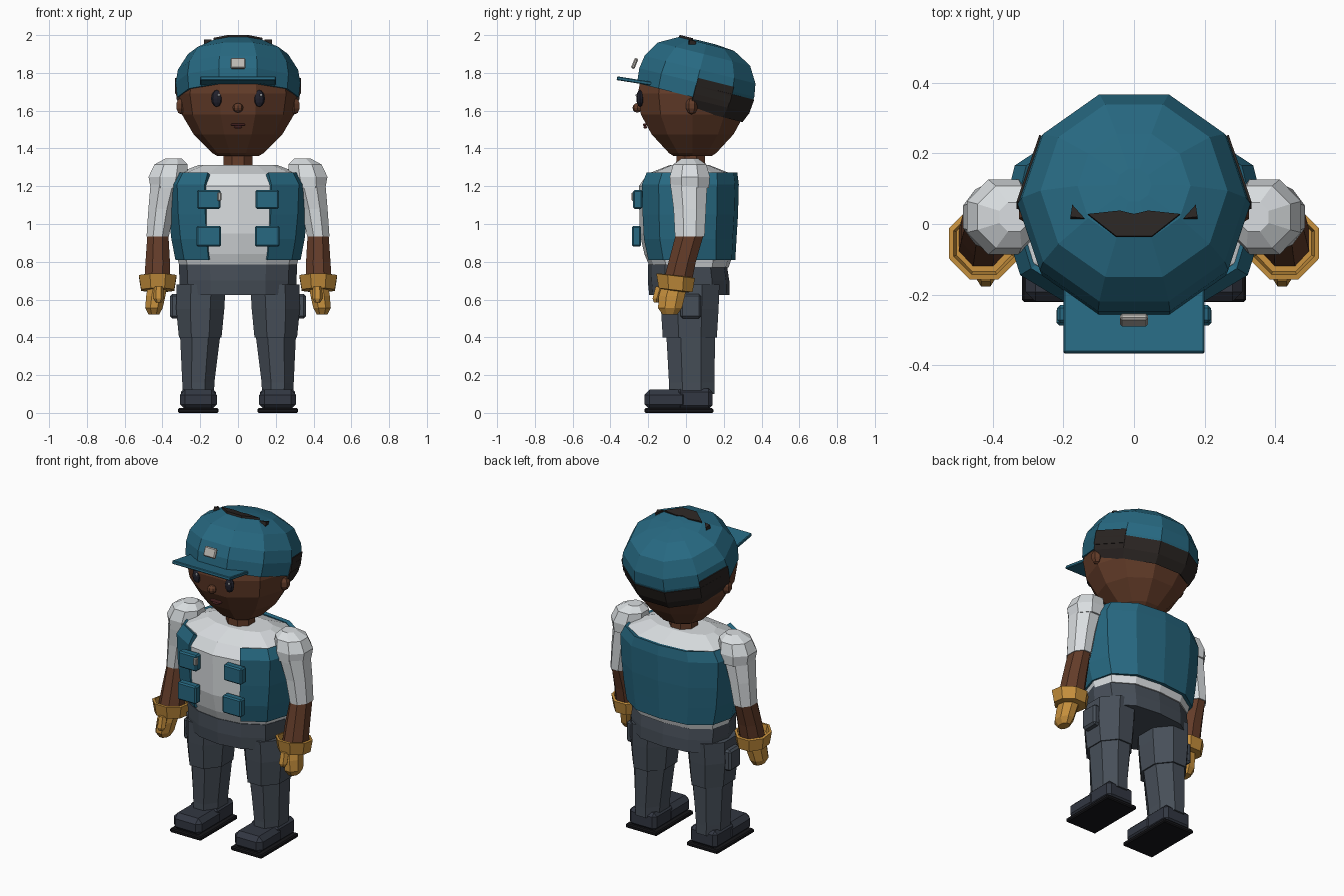
import bpy, bmesh, math
from mathutils import Matrix, Vector

if "Cube" in bpy.data.objects:
    bpy.data.objects.remove(bpy.data.objects["Cube"])

PALETTE = {
    "teal": (.02, .14, .22), "skin": (.125, .045, .022), "white": (.7, .73, .75),
    "grey_cloth": (.062, .077, .098), "shoe": (.032, .038, .054), "sole": (.008, .008, .01),
    "gold": (.55, .27, .045), "hair": (.023, .018, .016), "eye": (.015, .015, .025),
    "lip": (.16, .04, .04), "badge": (.5, .48, .45)}
MATS = {}
for key, rgb in PALETTE.items():
    MATS[key] = bpy.data.materials.new(key)
    MATS[key].diffuse_color = (*rgb, 1)


def finish(name, bm, mat, matrix=None):
    if matrix is not None:
        bm.transform(matrix)
    bmesh.ops.recalc_face_normals(bm, faces=bm.faces)
    me = bpy.data.meshes.new(name)
    bm.to_mesh(me)
    bm.free()
    ob = bpy.data.objects.new(name, me)
    me.materials.append(MATS[mat])
    bpy.context.collection.objects.link(ob)
    return ob


def ngon(n, phase=0.0):
    return [(math.cos(phase + math.tau * i / n), math.sin(phase + math.tau * i / n)) for i in range(n)]


def loft(name, rings, section, mat, matrix=None, skip=(), cap=True):
    """Skin rings of (cx, cy, z, scale_x, scale_y[, slope]) along a section."""
    bm = bmesh.new()
    loops = []
    for cx, cy, z, sx, sy, *slope in rings:
        t = slope[0] if slope else 0
        loops.append([bm.verts.new((cx + x * sx, cy + y * sy, z + t * y * sy)) for x, y in section])
    n = len(section)
    for a, b in zip(loops, loops[1:]):
        for i in range(n):
            if i not in skip:
                j = (i + 1) % n
                bm.faces.new((a[i], a[j], b[j], b[i]))
    if cap:
        bm.faces.new(loops[0])
        bm.faces.new(loops[-1])
    bmesh.ops.delete(bm, geom=[v for v in bm.verts if not v.link_faces], context='VERTS')
    return finish(name, bm, mat, matrix)


def box(name, loc, size, mat, rot=(0, 0, 0), bevel=0.0):
    bm = bmesh.new()
    bmesh.ops.create_cube(bm, size=1, matrix=Matrix.Diagonal((*size, 1)))
    if bevel:
        bmesh.ops.bevel(bm, geom=bm.edges[:], offset=bevel, segments=1, affect='EDGES')
    spin = Matrix.Rotation(rot[2], 4, 'Z') @ Matrix.Rotation(rot[0], 4, 'X')
    return finish(name, bm, mat, Matrix.Translation(loc) @ spin)


def ball(name, loc, radii, mat, u=8, v=6):
    bm = bmesh.new()
    bmesh.ops.create_uvsphere(bm, u_segments=u, v_segments=v, radius=1)
    return finish(name, bm, mat, Matrix.Translation(loc) @ Matrix.Diagonal((*radii, 1)))


DECAGON = ngon(10)
OCTAGON = ngon(8, math.pi / 8)

# Head and neck
loft("head", [(0, .035, z, r, r * .97) for r, z in
              ((.11, 1.36), (.135, 1.375), (.235, 1.475), (.297, 1.58), (.315, 1.69), (.29, 1.8))],
     DECAGON, "skin")
loft("neck", [(0, .025, 1.28, .085, .085), (0, .025, 1.4, .08, .08)], OCTAGON, "skin")
ball("nose", (0, -.258, 1.615), (.028, .025, .025), "skin")
box("mouth", (0, -.218, 1.525), (.075, .02, .012), "lip", bevel=.004)
box("lower_lip", (0, -.215, 1.512), (.04, .02, .012), "lip", bevel=.004)
for s, side in ((-1, "right"), (1, "left")):
    ball(side + "_eye", (s * .112, -.243, 1.665), (.031, .02, .045), "eye")
    ball(side + "_eye_glint", (s * .112 + .01, -.262, 1.682), (.007, .005, .008), "white", 6, 4)
    ball(side + "_ear", (s * .3, .03, 1.625), (.032, .032, .045), "skin", 6, 5)

# Cap, tilted backwards, with hair showing below and at the crown
TILT = Matrix.Translation((0, .05, 1.72)) @ Matrix.Rotation(math.radians(-14), 4, 'X')
loft("cap", [(0, 0, h, r, r) for r, h in
             ((.322, -.05), (.33, .03), (.318, .1), (.265, .185), (.16, .24), (.05, .25))],
     DECAGON, "teal", TILT)
hair = loft("back_hair", [(0, 0, h, r, r) for r, h in ((.3, -.115), (.325, -.06), (.333, .015))],
            DECAGON, "hair", TILT, skip=(5, 6, 7, 8, 9), cap=False)
mod = hair.modifiers.new("thickness", 'SOLIDIFY')
mod.thickness = .03
for s, side in ((-1, "right"), (1, "left")):
    loft(side + "_hair_tuft", [(0, 0, -.03, 1, 1), (0, 0, .055, 1, 1)],
         [(s * .333, 0), (s * .268, .196), (s * .26, .19), (s * .315, 0)], "hair", TILT)
    loft(side + "_crown_tuft", [(0, 0, .2, 1, 1), (0, 0, .241, 1, 1)],
         [(s * .175, -.055), (s * .14, -.095), (s * .18, -.09)], "hair", TILT)
loft("crown_hair", [(0, 0, .2, 1, 1), (0, 0, .2525, 1, 1)],
     [(-.13, -.085), (-.05, -.15), (.05, -.15), (.13, -.085), (.04, -.075), (0, -.085), (-.04, -.075)],
     "hair", TILT)
box("cap_brim", (0, -.272, 1.757), (.4, .19, .02), "teal", (math.radians(-9), 0, 0), .004)
box("cap_badge", (0, -.272, 1.85), (.08, .02, .058), "badge", (math.radians(-22), 0, 0), .006)

# Torso: shared twelve-point section, front point first
half = [(.17, -.225), (.31, -.14), (.36, .02), (.325, .16), (.19, .25)]
TORSO = [(0, -.25)] + half + [(0, .27)] + [(-x, y) for x, y in reversed(half)]
loft("shirt", [(0, .01, .77, .86, .8), (0, .005, .84, .9, .9), (0, 0, .95, .95, .98),
               (0, 0, 1.2, .98, 1), (0, .01, 1.265, .92, .86), (0, .015, 1.312, .58, .4)],
     TORSO, "white")
vest = loft("vest", [(0, .01, .81, .92, .93), (0, 0, .92, .98, .99), (0, 0, 1.05, 1.02, 1.02),
                     (0, 0, 1.21, 1.04, 1.035), (0, .01, 1.272, .94, .97)],
            TORSO, "teal", skip=(0, 11), cap=False)
mod = vest.modifiers.new("thickness", 'SOLIDIFY')
mod.thickness = .025
for s, side in ((-1, "right"), (1, "left")):
    box(side + "_upper_pocket", (s * .155, -.255, 1.13), (.125, .05, .1), "teal", bevel=.008)
    box(side + "_lower_pocket", (s * .155, -.262, .935), (.13, .05, .11), "teal", bevel=.008)
box("pocket_tag", (-.098, -.275, 1.145), (.02, .025, .045), "badge", bevel=.004)

# Trousers: hips, then legs and shoes on each side
loft("hips", [(0, .01, .625, .85, .82), (0, .005, .7, .86, .83), (0, 0, .785, .87, .8)], TORSO, "grey_cloth")

for s, side in ((-1, "right"), (1, "left")):
    loft(side + "_thigh", [(s * .2, .02, .4, .122, .155), (s * .2, .02, .55, .138, .165),
                           (s * .195, .02, .68, .14, .17)], OCTAGON, "grey_cloth")
    loft(side + "_shin", [(s * .21, .03, .1, .09, .13), (s * .21, .03, .16, .092, .13),
                          (s * .2, .025, .42, .116, .14)], OCTAGON, "grey_cloth")
    box(side + "_cargo_pocket", (s * .335, .025, .565), (.05, .11, .13), "grey_cloth", bevel=.012)
    box(side + "_shoe_toe", (s * .21, -.105, .07), (.195, .23, .105), "shoe", bevel=.028)
    box(side + "_shoe_heel", (s * .21, .045, .075), (.185, .19, .11), "shoe", bevel=.02)
    box(side + "_sole", (s * .21, -.038, .0125), (.215, .365, .025), "sole", bevel=.006)

    # Sleeve with round shoulder, forearm
    loft(side + "_shoulder", [(s * .375, .02, 1.19, .095, .11), (s * .37, .02, 1.25, .112, .115),
                              (s * .355, .02, 1.315, .095, .095), (s * .34, .02, 1.348, .045, .045)],
         OCTAGON, "white")
    loft(side + "_sleeve", [(s * .425, .02, .935, .064, .085), (s * .405, .02, 1.08, .075, .093),
                            (s * .38, .015, 1.21, .09, .105)], OCTAGON, "white")
    loft(side + "_forearm", [(s * .428, -.05, .67, .075, .08, -.15), (s * .425, -.02, .8, .07, .078),
                             (s * .424, .02, .945, .06, .08)], OCTAGON, "skin")

    # Glove: open cuff, palm and thumb
    loft(side + "_glove_cuff", [(s * .425, -.055, z, r, r * 1.02, -.12) for r, z in
                                ((.06, .645), (.095, .65), (.108, .725), (.093, .728), (.085, .69))],
         OCTAGON, "gold")
    loft(side + "_glove_hand", [(s * .445, -.085, .52, .03, .042), (s * .445, -.085, .555, .05, .068),
                                (s * .435, -.075, .62, .055, .075), (s * .425, -.06, .68, .055, .07)],
         OCTAGON, "gold")
    loft(side + "_glove_thumb", [(s * .42, -.158, .585, .014, .014), (s * .42, -.155, .605, .027, .025),
                                 (s * .42, -.135, .67, .025, .03)], ngon(6), "gold")

for m in bpy.data.materials:
    if m.users and not m.is_grease_pencil:
        m.use_nodes = True
        m.node_tree.nodes["Principled BSDF"].inputs["Base Color"].default_value = m.diffuse_color
